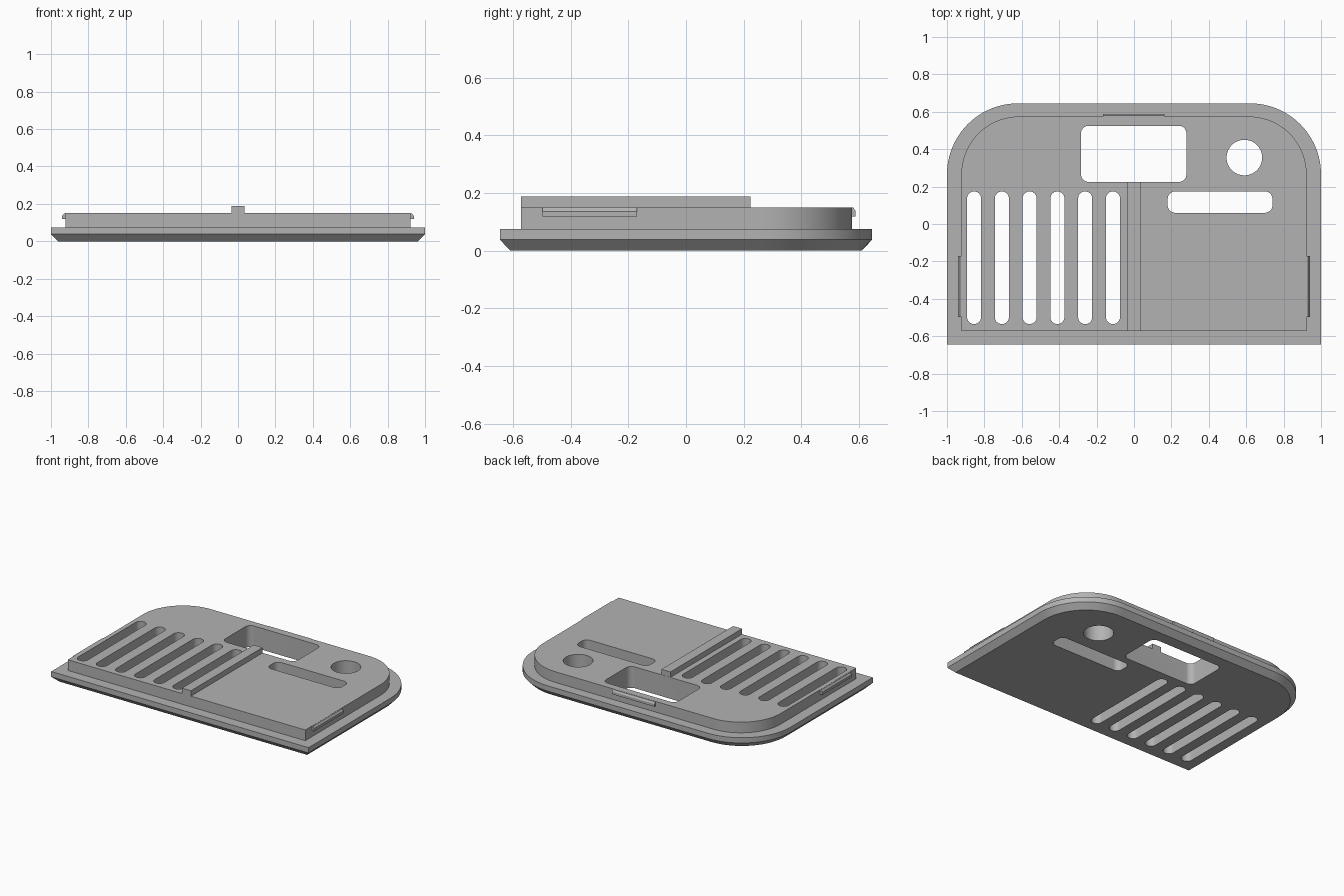
import bpy
import bmesh
from math import cos, sin, pi

if "Cube" in bpy.data.objects:
    bpy.data.objects.remove(bpy.data.objects["Cube"])

grey = bpy.data.materials.new("plain grey")
grey.use_nodes = True
grey.diffuse_color = (0.45, 0.45, 0.45, 1)
grey.node_tree.nodes["Principled BSDF"].inputs["Base Color"].default_value = grey.diffuse_color


def arc(cx, cy, r, start, steps=16):
    """Quarter circle, counter-clockwise from the start angle."""
    return [(cx + r * cos(start + pi / 2 * i / steps),
             cy + r * sin(start + pi / 2 * i / steps)) for i in range(steps + 1)]


def plate_outline(hx, front, back, r):
    """Square front corners, rounded back corners."""
    return ([(-hx, front), (hx, front)] + arc(hx - r, back - r, r, 0, 24)
            + arc(-hx + r, back - r, r, pi / 2, 24))


def rounded_rect(x0, x1, y0, y1, r):
    return (arc(x1 - r, y1 - r, r, 0) + arc(x0 + r, y1 - r, r, pi / 2)
            + arc(x0 + r, y0 + r, r, pi) + arc(x1 - r, y0 + r, r, pi * 1.5))


def loft(bm, layers):
    """Joins stacked (outline, z) layers and caps both ends."""
    rings = [[bm.verts.new((x, y, z)) for x, y in pts] for pts, z in layers]
    for a, b in zip(rings, rings[1:]):
        for i in range(len(a)):
            j = (i + 1) % len(a)
            bm.faces.new((a[i], a[j], b[j], b[i]))
    bm.faces.new(rings[0][::-1])
    bm.faces.new(rings[-1])


def finish(name, bm):
    bmesh.ops.remove_doubles(bm, verts=bm.verts, dist=1e-5)
    bmesh.ops.recalc_face_normals(bm, faces=bm.faces)
    mesh = bpy.data.meshes.new(name)
    bm.to_mesh(mesh)
    bm.free()
    mesh.materials.append(grey)
    obj = bpy.data.objects.new(name, mesh)
    bpy.context.collection.objects.link(obj)
    return obj


def box_outline(x0, x1, y0, y1):
    return [(x0, y0), (x1, y0), (x1, y1), (x0, y1)]


# Stepped cover: chamfered rim below, raised inner plate above
rim = plate_outline(1, -0.645, 0.645, 0.38)
plate = plate_outline(0.923, -0.571, 0.575, 0.31)
bm = bmesh.new()
loft(bm, [(plate_outline(0.963, -0.608, 0.608, 0.343), 0), (rim, 0.038),
          (rim, 0.075), (plate, 0.075), (plate, 0.15)])
cover = finish("cover", bm)

# Openings: six vents, window, round hole and cable slot
holes = [rounded_rect(x - 0.0375, x + 0.0375, -0.535, 0.174, 0.0374)
         for x in [-0.855 + 0.1485 * i for i in range(6)]]
holes.append(rounded_rect(-0.283, 0.28, 0.225, 0.525, 0.04))
holes.append(rounded_rect(0.18, 0.74, 0.06, 0.174, 0.04))
holes.append(rounded_rect(0.495, 0.685, 0.26, 0.45, 0.0949))
bm = bmesh.new()
for hole in holes:
    loft(bm, [(hole, -0.1), (hole, 0.3)])
cutter = finish("opening_cutter", bm)
cutter.hide_render = True
cut = cover.modifiers.new("openings", "BOOLEAN")
cut.operation = "DIFFERENCE"
cut.solver = "EXACT"
cut.object = cutter
bpy.context.view_layer.objects.active = cover
cover.select_set(True)
bpy.ops.object.modifier_apply(modifier="openings")
bpy.data.objects.remove(cutter)
bpy.ops.object.shade_smooth_by_angle(angle=pi / 6)

# Centre rib
bm = bmesh.new()
rib = box_outline(-0.036, 0.034, -0.571, 0.224)
loft(bm, [(rib, 0.149), (rib, 0.188)])
finish("centre_rib", bm)

# Side clips with sloped tops
for name, s in (("left_clip", 1), ("right_clip", -1)):
    bm = bmesh.new()
    wide = box_outline(s * 0.91, s * 0.94, -0.497, -0.17)
    narrow = box_outline(s * 0.91, s * 0.93, -0.497, -0.17)
    loft(bm, [(wide, 0.118), (wide, 0.136), (narrow, 0.149)])
    finish(name, bm)

# Back clip
bm = bmesh.new()
wide = box_outline(-0.167, 0.163, 0.56, 0.588)
narrow = box_outline(-0.167, 0.163, 0.56, 0.58)
loft(bm, [(wide, 0.118), (wide, 0.136), (narrow, 0.149)])
finish("back_clip", bm)
